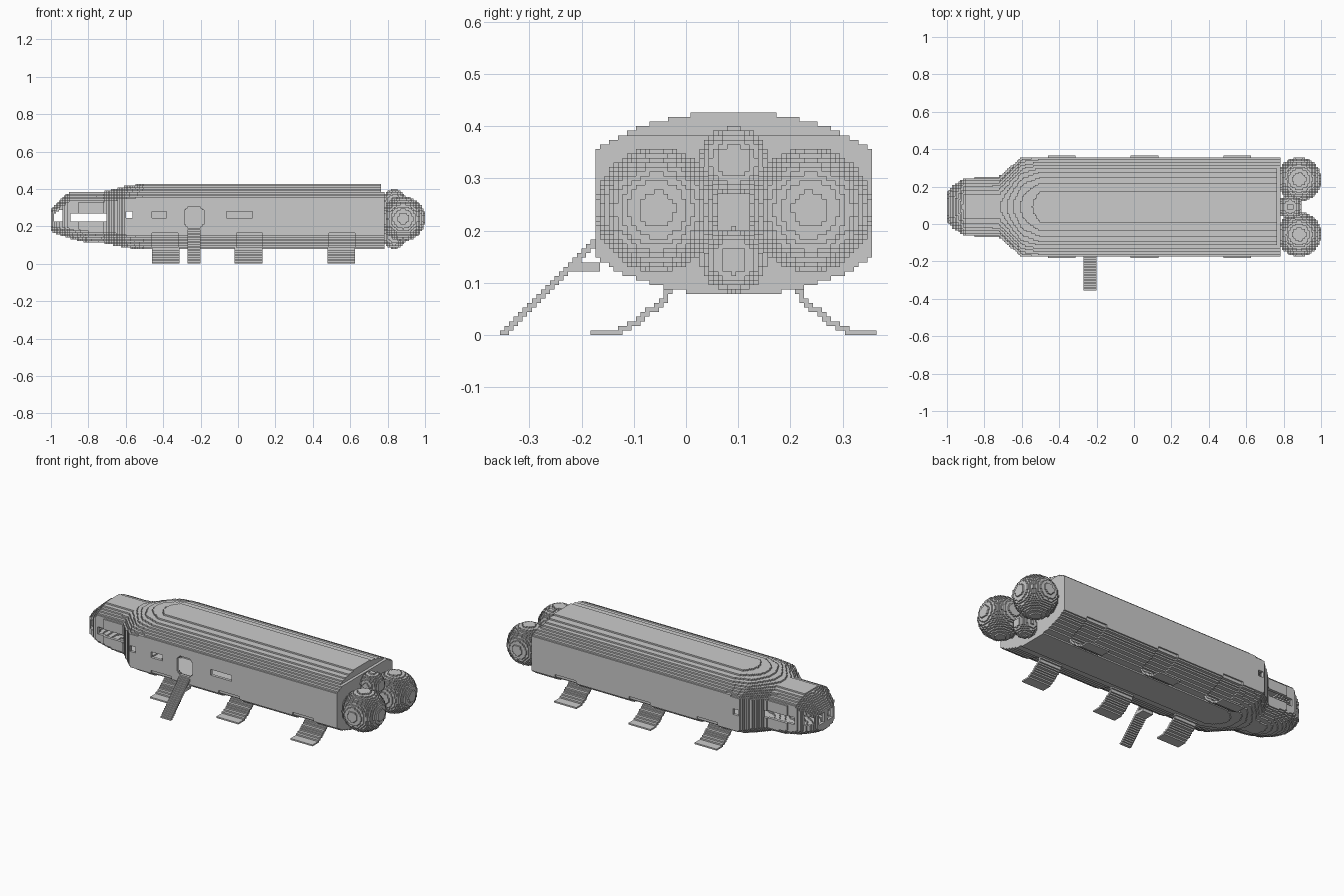
import bpy
from math import floor, ceil

if "Cube" in bpy.data.objects:
    bpy.data.objects.remove(bpy.data.objects["Cube"])

S = 2 / 230          # size of one block
CY = 0.0913          # centre line of the ship
AXES = [(1, 0, 0), (-1, 0, 0), (0, 1, 0), (0, -1, 0), (0, 0, 1), (0, 0, -1)]


def step(c, d, n=1):
    return (c[0] + d[0] * n, c[1] + d[1] * n, c[2] + d[2] * n)


def centre(c):
    return [(v + 0.5) * S for v in c]


def fill(inside, lo, hi):
    """Set of grid blocks whose centre lies inside a shape."""
    r = [range(floor(a / S), ceil(b / S)) for a, b in zip(lo, hi)]
    return {(i, j, k) for i in r[0] for j in r[1] for k in r[2]
            if inside((i + .5) * S, (j + .5) * S, (k + .5) * S)}


def build(name, cells):
    """Blocky mesh: outer block faces merged into long strips."""
    verts, faces = [], []
    for d in AXES:
        ax = [abs(v) for v in d].index(1)
        sign = d[ax]
        u, v = (ax + 1) % 3, (ax + 2) % 3
        run = 0 if ax else 1
        along = tuple(int(n == run) for n in range(3))
        open_ = {c for c in cells if step(c, d) not in cells}
        for c in open_:
            if step(c, along, -1) in open_:
                continue
            n = 1
            while step(c, along, n) in open_:
                n += 1
            base = list(c)
            base[ax] += sign > 0
            eu, ev = (n, 1) if u == run else (1, n)
            quad = []
            for a, b in ((0, 0), (eu, 0), (eu, ev), (0, ev)):
                p = base[:]
                p[u] += a
                p[v] += b
                quad.append([q * S for q in p])
            k = len(verts)
            verts += quad if sign > 0 else quad[::-1]
            faces.append((k, k + 1, k + 2, k + 3))
    me = bpy.data.meshes.new(name)
    me.from_pydata(verts, [], faces)
    me.update()
    ob = bpy.data.objects.new(name, me)
    bpy.context.collection.objects.link(ob)
    return ob


# Hull stations: x, half width, bottom, top
STATIONS = [(-1.0, .075, .175, .295), (-.97, .115, .16, .325),
            (-.90, .155, .135, .385), (-.80, .158, .112, .386),
            (-.72, .163, .110, .386), (-.60, .266, .085, .415),
            (-.50, .266, .076, .427), (.80, .266, .076, .427)]


def section(x):
    for a, b in zip(STATIONS, STATIONS[1:]):
        if x <= b[0]:
            t = (x - a[0]) / (b[0] - a[0])
            return [p + (q - p) * t for p, q in zip(a[1:], b[1:])]


def hull_shape(x, y, z):
    w, bottom, top = section(x)
    dy = abs(y - CY)
    zz = (z - (bottom + top) / 2) / ((top - bottom) / 2)
    if x > .765 and z > .385:
        return False
    return dy <= w and (dy / (1.22 * w)) ** 2 + zz * zz <= 1


LEGS = [(-.46, -.32), (-.01, .13), (.486, .626)]


def box(v, lo, hi):
    return lo < v < hi


def opening(x, y, z):
    """Windows and door cut through the wall."""
    dy = y - CY
    if box(x, -.90, -.70) and box(z, .222, .266):             # cockpit sides
        return True
    if box(x, -.982, -.935) and box(z, .222, .27 + .5 * (x + .982)):
        return True                                           # cheek windows
    if x < -.96 and box(abs(dy), .012, .062) and box(z, .215, .275):
        return True                                           # windscreen
    if box(z, .243, .28):
        if box(x, -.602, -.565):                              # small portholes
            return True
        if dy < -.2 and (box(x, -.46, -.38) or box(x, -.065, .08)):
            return True                                       # cabin windows
    dx, dz = abs(x + .235), abs(z - .248)                     # octagonal door
    return dy < -.2 and dx < .056 and dz < .06 and dx + dz < .088


def leg_recess(x, y, z):
    return z < .165 and abs(y - CY) > .127 and any(box(x, *r) for r in LEGS)


# Hollow hull with openings and shallow leg bays
solid = fill(hull_shape, (-1, -.18, .07), (.774, .36, .43))
hull = set()
for c in solid:
    if all(step(c, d, 2) in solid for d in AXES):
        continue
    p = centre(c)
    skin = any(step(c, d) not in solid for d in AXES)
    if not opening(*p) and not (skin and leg_recess(*p)):
        hull.add(c)
build("hull", hull)


# Round engines at the stern
def engine(name, x, y, z, r):
    build(name, fill(lambda a, b, c: (a - x) ** 2 + (b - y) ** 2 + (c - z) ** 2 <= r * r,
                     (x - r, y - r, z - r), (x + r, y + r, z + r)))


for side, label in ((-1, "front"), (1, "back")):
    engine(label + "_main_engine", .883, CY + side * .147, .24, .118)
engine("upper_small_engine", .835, CY, .333, .065)
engine("lower_small_engine", .835, CY, .143, .062)


def touched(z, z1, z2):
    return z + S / 2 > min(z1, z2) and z - S / 2 <= max(z1, z2)


# Curved landing legs, folded out of their bays
def leg_height(d):
    u = min(max((d - .118) / .147, 0), 1)
    return .088 * (1 - u) ** 2


def leg_shape(x, y, z):
    d = abs(y - CY)
    return box(d, .118, .27) and touched(z, leg_height(d - S / 2), leg_height(d + S / 2))


for n, (x0, x1) in enumerate(LEGS):
    for label, y0, y1 in (("front", -.174, CY), ("back", CY, .357)):
        build(f"{label}_leg_{n + 1}", fill(leg_shape, (x0, y0, 0), (x1, y1, .1)))


# Boarding ramp with a small bracket below its top
def ramp_shape(x, y, z):
    slope = touched(z, (y - S / 2 + .356) * .97, (y + S / 2 + .356) * .97)
    return slope or (y > -.222 and box(z, .126, .139))


build("boarding_ramp", fill(ramp_shape, (-.265, -.356, 0), (-.2, -.172, .19)))
